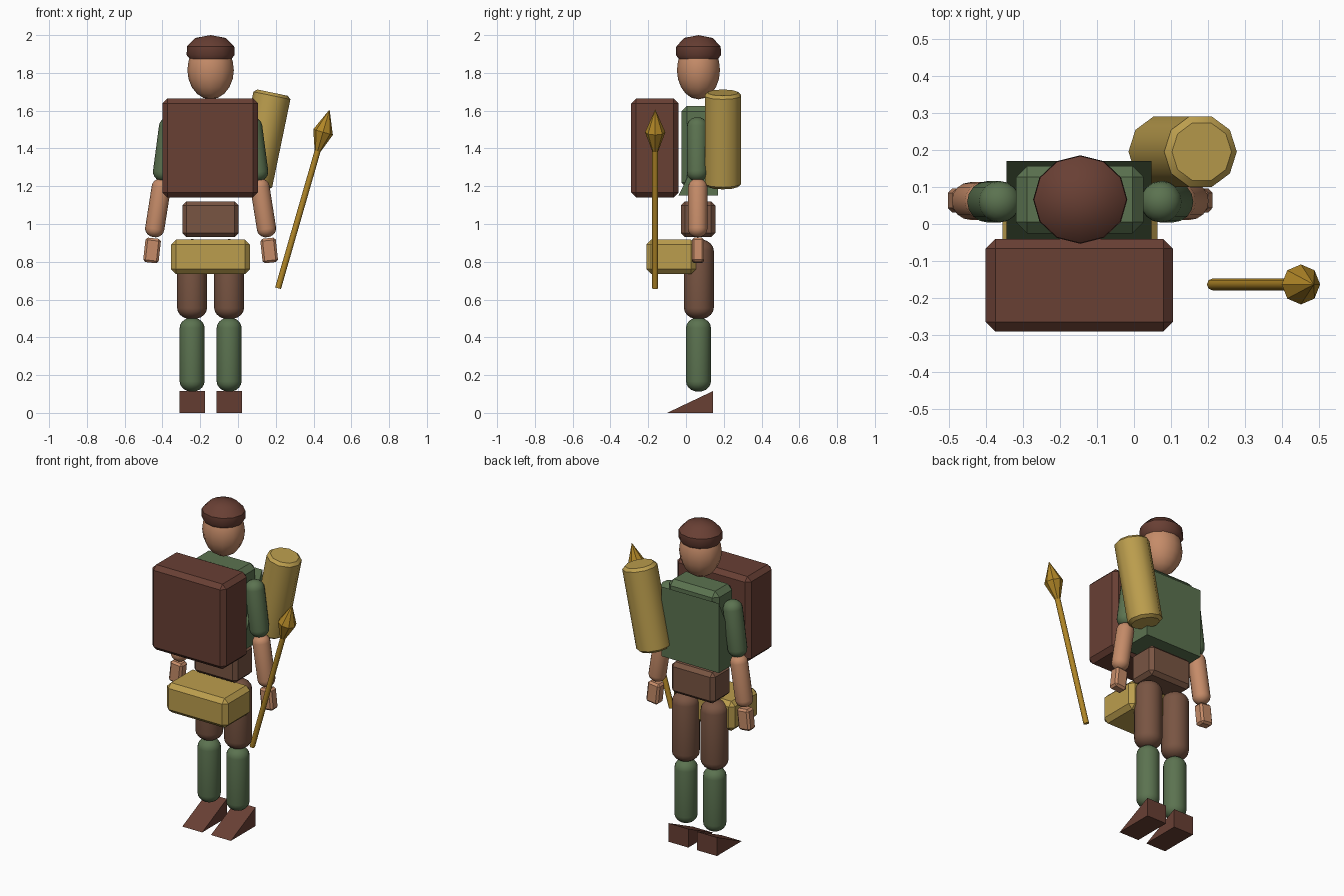
import bpy, bmesh, math
from mathutils import Vector, Matrix

if "Cube" in bpy.data.objects:
    bpy.data.objects.remove(bpy.data.objects["Cube"])

CX = -0.145   # centre line of the body


def material(name, rgb):
    m = bpy.data.materials.new(name)
    m.diffuse_color = (*rgb, 1)
    m.use_nodes = True
    m.node_tree.nodes["Principled BSDF"].inputs["Base Color"].default_value = m.diffuse_color
    return m


LEATHER = material("dark_leather", (0.14, 0.05, 0.034))
GREEN = material("green_cloth", (0.105, 0.17, 0.08))
BROWN = material("brown_cloth", (0.19, 0.09, 0.055))
SKIN = material("skin", (0.56, 0.26, 0.14))
STRAW = material("straw", (0.50, 0.34, 0.075))
BRASS = material("brass", (0.44, 0.24, 0.02))


def finish(bm, name, mat, smooth=None):
    bmesh.ops.recalc_face_normals(bm, faces=bm.faces)
    me = bpy.data.meshes.new(name)
    bm.to_mesh(me)
    bm.free()
    ob = bpy.data.objects.new(name, me)
    bpy.context.collection.objects.link(ob)
    me.materials.append(mat)
    if smooth:
        bpy.ops.object.select_all(action='DESELECT')
        ob.select_set(True)
        bpy.context.view_layer.objects.active = ob
        bpy.ops.object.shade_smooth_by_angle(angle=math.radians(smooth))
    return ob


def box(name, lo, hi, mat, bevel=0.0, tilt=0.0):
    lo, hi = Vector(lo), Vector(hi)
    bm = bmesh.new()
    bmesh.ops.create_cube(bm, size=1)
    bmesh.ops.scale(bm, vec=hi - lo, verts=bm.verts)
    if bevel:
        bmesh.ops.bevel(bm, geom=bm.edges[:], offset=bevel, segments=1, affect='EDGES')
    bm.transform(Matrix.Translation((lo + hi) / 2) @ Matrix.Rotation(tilt, 4, 'Y'))
    return finish(bm, name, mat)


def wedge(name, lo, hi, mat):
    # full height at the back, running down to nothing at the front
    bm = bmesh.new()
    tri = [(lo[1], lo[2]), (hi[1], lo[2]), (hi[1], hi[2])]
    face = bm.faces.new([bm.verts.new((lo[0], y, z)) for y, z in tri])
    new = bmesh.ops.extrude_face_region(bm, geom=[face])["geom"]
    verts = [v for v in new if isinstance(v, bmesh.types.BMVert)]
    bmesh.ops.translate(bm, vec=(hi[0] - lo[0], 0, 0), verts=verts)
    return finish(bm, name, mat)


def lathe(name, p0, p1, profile, mat, sides=12, smooth=40, flat=1.0):
    # profile: (radius, distance along the axis p0 -> p1)
    p0, p1 = Vector(p0), Vector(p1)
    bm = bmesh.new()
    rings = []
    for r, t in profile:
        n = 1 if r == 0 else sides
        rings.append([bm.verts.new((r * math.cos(2 * math.pi * i / sides),
                                    flat * r * math.sin(2 * math.pi * i / sides), t))
                      for i in range(n)])
    for a, b in zip(rings, rings[1:]):
        for i in range(sides):
            j = (i + 1) % sides
            q = [a[i % len(a)], a[j % len(a)], b[j % len(b)], b[i % len(b)]]
            bm.faces.new(list(dict.fromkeys(q)))
    for ring in (rings[0], rings[-1]):
        if len(ring) > 1:
            bm.faces.new(ring)
    d = p1 - p0
    bm.transform(Matrix.Translation(p0) @ Matrix.Rotation(math.atan2(d.x, d.z), 4, 'Y'))
    return finish(bm, name, mat, smooth)


def limb(name, p0, p1, r, cap, mat):
    # cylinder with rounded ends, p0 and p1 are the extreme ends
    L = (Vector(p1) - Vector(p0)).length
    arc = [(r * math.sin(a), cap * (1 - math.cos(a)))
           for a in (k * math.pi / 10 for k in range(6))]
    lathe(name, p0, p1, arc + [(q, L - t) for q, t in reversed(arc)], mat, 16, 60)


# head and cap
bm = bmesh.new()
bmesh.ops.create_uvsphere(bm, u_segments=12, v_segments=10, radius=1)
bm.transform(Matrix.Translation((CX, 0.066, 1.815)) @ Matrix.Diagonal((0.123, 0.114, 0.155, 1)))
finish(bm, "head", SKIN, 60)
lathe("cap", (CX, 0.066, 0), (CX, 0.066, 1),
      [(0.104, 1.865), (0.127, 1.895), (0.125, 1.94), (0.08, 1.985), (0, 2.0)],
      LEATHER, 12, 40, 0.94)

# torso and hips
box("torso", (-0.318, -0.025, 1.19), (0.026, 0.157, 1.625), GREEN, 0.03)
wedge("jacket", (-0.344, -0.04, 1.15), (0.047, 0.17, 1.58), GREEN)
box("hips", (-0.295, -0.027, 0.93), (0.003, 0.155, 1.12), BROWN, 0.022)

# arms and legs on both sides
for side, s in (("left", -1), ("right", 1)):
    def P(x, y, z):
        return (CX + s * x, y, z)
    limb(side + "_upper_arm", P(0.256, 0.06, 1.225), P(0.211, 0.06, 1.565), 0.056, 0.05, GREEN)
    limb(side + "_forearm", P(0.303, 0.062, 0.93), P(0.254, 0.062, 1.24), 0.051, 0.045, SKIN)
    hx = CX + s * 0.31
    box(side + "_hand", (hx - 0.041, 0.031, 0.795), (hx + 0.041, 0.096, 0.925), SKIN, 0.012, -s * 0.11)
    limb(side + "_thigh", P(0.098, 0.068, 0.495), P(0.098, 0.068, 0.92), 0.079, 0.06, BROWN)
    limb(side + "_shin", P(0.098, 0.066, 0.112), P(0.098, 0.066, 0.505), 0.066, 0.055, GREEN)
    fx = CX + s * 0.098
    wedge(side + "_foot", (fx - 0.068, -0.10, 0), (fx + 0.068, 0.142, 0.115), LEATHER)

# chest pack and belt pouch
box("pack", (-0.40, -0.29, 1.14), (0.105, -0.04, 1.665), LEATHER, 0.026)
box("pouch", (-0.355, -0.21, 0.735), (0.063, 0.053, 0.917), STRAW, 0.026)

# rolled mat on the back
lathe("bedroll", (0.08, 0.195, 1.20), (0.183, 0.195, 1.697),
      [(0.082, 0), (0.1, 0.015), (0.1, 0.49), (0.082, 0.506)], STRAW, 10, 40)

# pointed staff
lathe("staff_shaft", (0.212, -0.163, 0.66), (0.485, -0.163, 1.607),
      [(0.016, 0), (0.016, 0.78)], BRASS, 8, 50)
lathe("staff_point", (0.212, -0.163, 0.66), (0.485, -0.163, 1.607),
      [(0.016, 0.755), (0.054, 0.86), (0, 0.985)], BRASS, 8, 30)
